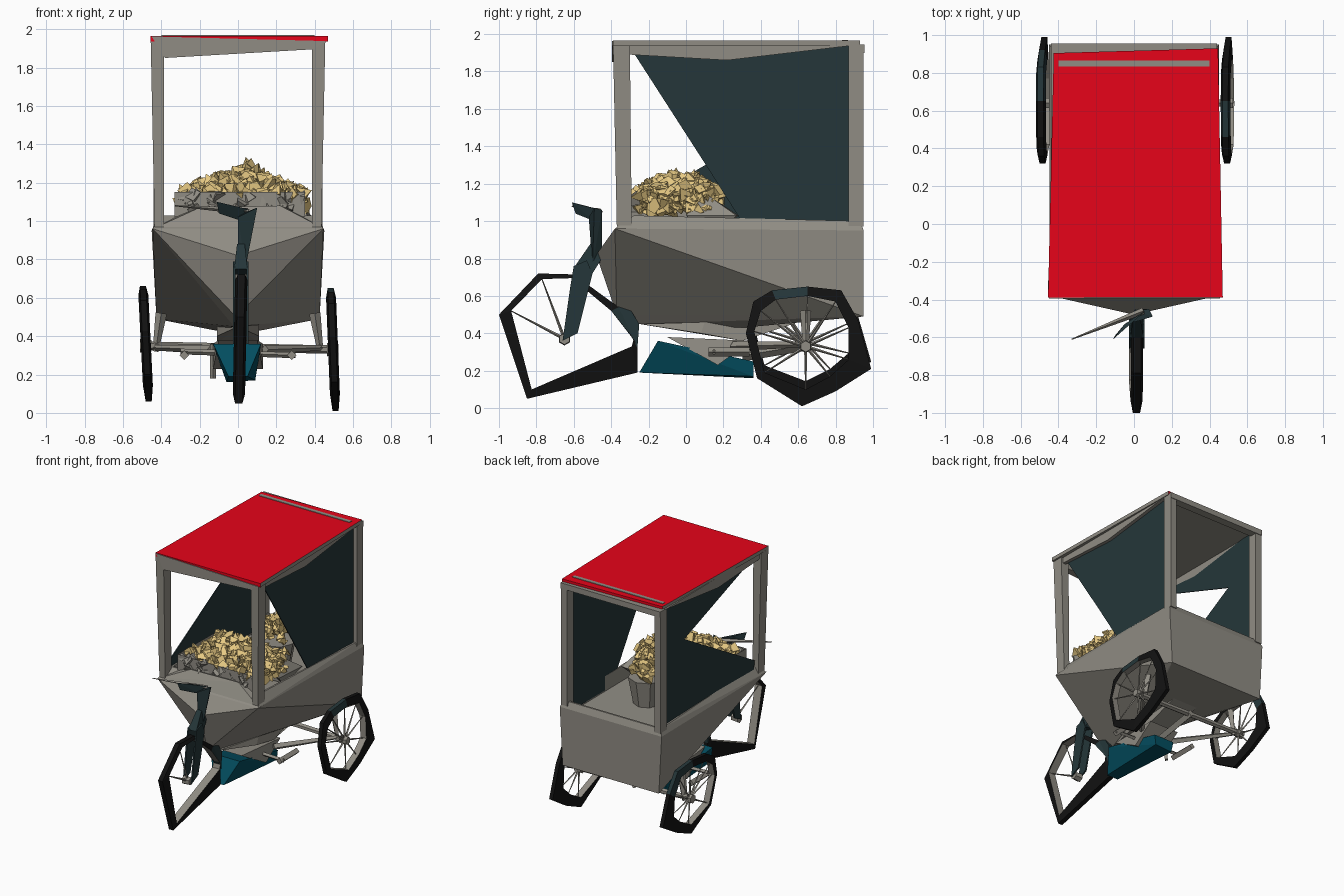
import bpy, bmesh, math, random
from mathutils import Vector, Matrix, Euler

cube = bpy.data.objects.get("Cube")
if cube:
    bpy.data.objects.remove(cube, do_unlink=True)
rng = random.Random(4)


def material(name, r, g, b):
    m = bpy.data.materials.new(name)
    m.use_nodes = True
    m.diffuse_color = (r, g, b, 1)
    node = next(n for n in m.node_tree.nodes if n.type == "BSDF_PRINCIPLED")
    node.inputs["Base Color"].default_value = (r, g, b, 1)
    node.inputs["Roughness"].default_value = 0.8
    return m


grey = material("warm_grey", 0.28, 0.265, 0.23)
teal = material("dark_teal", 0.018, 0.037, 0.041)
red = material("roof_red", 0.8, 0.001, 0.01)
gold = material("popcorn_gold", 0.8, 0.59, 0.23)
black = material("tyre_black", 0.006, 0.006, 0.006)
blue = material("frame_blue", 0.001, 0.075, 0.115)


def finish(name, bm, *mats):
    bmesh.ops.recalc_face_normals(bm, faces=bm.faces)
    mesh = bpy.data.meshes.new(name)
    bm.to_mesh(mesh)
    bm.free()
    for m in mats:
        mesh.materials.append(m)
    ob = bpy.data.objects.new(name, mesh)
    bpy.context.collection.objects.link(ob)
    return ob


def hull_mesh(pts):
    bm = bmesh.new()
    for p in pts:
        bm.verts.new(p)
    out = bmesh.ops.convex_hull(bm, input=bm.verts)
    bmesh.ops.delete(bm, geom=list(set(out["geom_interior"] + out["geom_unused"])), context="VERTS")
    return bm


def hull(name, pts, *mats):
    return finish(name, hull_mesh(pts), *mats)


def box(name, x, y, z, mat):
    return hull(name, [(a, b, c) for a in x for b in y for c in z], mat)


def plate(name, x, thick, outline, mat):
    """Side-on (y, z) outline given thickness along x."""
    bm = bmesh.new()
    face = bm.faces.new([bm.verts.new((x - thick / 2, y, z)) for y, z in outline])
    out = bmesh.ops.extrude_face_region(bm, geom=[face])
    moved = [v for v in out["geom"] if isinstance(v, bmesh.types.BMVert)]
    bmesh.ops.translate(bm, verts=moved, vec=(thick, 0, 0))
    return finish(name, bm, mat)


def add_bar(bm, p, q, r1, r2=None, sides=4):
    p, q = Vector(p), Vector(q)
    d = q - p
    turn = d.to_track_quat("Z", "Y").to_matrix().to_4x4()
    bmesh.ops.create_cone(bm, cap_ends=True, segments=sides, radius1=r1,
                          radius2=r1 if r2 is None else r2, depth=d.length,
                          matrix=Matrix.Translation((p + q) / 2) @ turn)


def bars(name, mat, *items):
    bm = bmesh.new()
    for item in items:
        add_bar(bm, *item)
    return finish(name, bm, mat)


# Cargo body: tall back, narrow keel, pointed prow and a sunken bed
body = [(0, -0.48, 0.82), (-0.01, -0.37, 0.5), (-0.02, -0.25, 0.45)]
for s in (-1, 1):
    body += [(s * 0.445, -0.38, 0.96), (s * 0.45, 0.95, 0.95), (s * 0.4, -0.28, 1.03),
             (s * 0.43, 0.93, 1.0), (s * 0.425, 0.95, 0.49), (s * 0.12, 0.3, 0.43)]
bm = hull_mesh(body)
bmesh.ops.recalc_face_normals(bm, faces=bm.faces)
top = [f for f in bm.faces if f.normal.z > 0.95]
bmesh.ops.inset_region(bm, faces=top, thickness=0.014, use_even_offset=True)
sides = bmesh.ops.extrude_face_region(bm, geom=top)
bmesh.ops.delete(bm, geom=top, context="FACES")
bmesh.ops.translate(bm, vec=(0, 0, -0.12),
                    verts=[v for v in sides["geom"] if isinstance(v, bmesh.types.BMVert)])
finish("cargo_body", bm, grey)
hull("belly", [(0, -0.25, 0.45)] + [(x, y, z) for x in (-0.11, 0.11) for y, z in
                                    ((0.08, 0.4), (0.3, 0.36), (0.6, 0.46), (0.1, 0.46))], grey)
hull("front_counter", [(-0.42, -0.37, 0.97), (0.43, -0.37, 0.97), (-0.2, -0.31, 1.07),
                       (0.22, -0.31, 1.08), (-0.33, -0.2, 1.03), (0.33, -0.2, 1.03)], grey)

# Canopy posts
for side, s in (("right", -1), ("left", 1)):
    hull(f"{side}_front_post", [(s * x, y, z) for z, xs, ys in
         ((0.97, (0.385, 0.435), (-0.37, -0.29)), (1.94, (0.385, 0.455), (-0.39, -0.3)))
         for x in xs for y in ys], grey)
    box(f"{side}_back_post", (s * 0.385, s * 0.44), (0.87, 0.95), (0.97, 1.94), grey)
    plate(f"{side}_roof_beam", s * 0.425, 0.03,
          [(-0.38, 1.95), (-0.3, 1.89), (0.22, 1.86), (0.9, 1.94)], grey)

# Roof: red top, front and back edges, grey sides and underside
roof = hull("roof", [(x, y, z) for x, y in ((-0.455, -0.39), (0.47, -0.39), (0.445, 0.93), (-0.425, 0.905))
                     for z in (1.935, 1.965)], grey, red)
for f in roof.data.polygons:
    f.material_index = int(f.normal.z > 0.5 or abs(f.normal.y) > 0.5)
hull("front_roof_beam", [(x, y, z) for y in (-0.395, -0.34) for x, z in
                         ((-0.45, 1.962), (0.455, 1.938), (-0.38, 1.85), (0.39, 1.895))], grey)
box("back_roof_beam", (-0.44, 0.44), (0.89, 0.955), (1.9, 1.945), grey)
box("roof_strip", (-0.4, 0.4), (0.835, 0.865), (1.963, 1.969), grey)

# Side curtains with a swept opening at the front, tucked inside the body rim
plate("left_curtain", 0.408, 0.008, [(-0.28, 1.9), (0.22, 1.86), (0.88, 1.95), (0.88, 0.9),
                                     (0.36, 0.9), (0.1, 1.31)], teal)
plate("right_curtain", -0.408, 0.008, [(-0.25, 1.9), (0.22, 1.86), (0.88, 1.95), (0.88, 0.9),
                                       (-0.25, 0.92), (-0.28, 1.08), (0.61, 1.59)], teal)

# Serving tray open on one side, kettle and scoop rest
bm = bmesh.new()
rim = [(0.35, -0.29), (-0.33, -0.29), (-0.32, 0.16), (0.33, 0.16)]
for (u, v), (x, y) in zip(rim, rim[1:]):
    bm.faces.new([bm.verts.new(p) for p in ((u, v, 0.91), (x, y, 0.91), (x, y, 1.15), (u, v, 1.15))])
finish("serving_tray", bm, grey)
bars("kettle", grey, ((0.05, 0.42, 0.88), (0.05, 0.42, 1.1), 0.1, 0.14, 8))
hull("scoop_rest", [(0.25, 0.05, 1.03), (0.25, 0.28, 1.03), (0.38, 0.27, 1.03),
                    (0.36, 0.0, 1.03), (0.3, 0.1, 1.15), (0.3, 0.15, 0.9)], grey)


# Heaps made of loose angular shards, domed towards the middle
def heap(name, mat, cx, cy, rx, ry, base, rise, jitter, count):
    bm = bmesh.new()
    for _ in range(count):
        u, v = rng.uniform(-1, 1), rng.uniform(-1, 1)
        z = base + rise * (1 - max(abs(u), abs(v)) ** 2) + rng.uniform(-jitter, 0.02)
        turn = Euler([rng.uniform(0, math.tau) for _ in range(3)]).to_matrix().to_4x4()
        size = rng.uniform(0.03, 0.05)
        bmesh.ops.create_cone(bm, cap_ends=True, segments=rng.choice((3, 4, 5)), radius1=size,
                              radius2=size * rng.uniform(0, 0.5), depth=size * rng.uniform(0.8, 1.8),
                              matrix=Matrix.Translation((cx + rx * u, cy + ry * v, z)) @ turn)
    finish(name, bm, mat)


heap("tray_popcorn", gold, 0.01, -0.04, 0.3, 0.22, 1.13, 0.09, 0.03, 300)
heap("tray_side_popcorn", gold, 0.31, -0.06, 0.03, 0.21, 1.13, 0.02, 0.09, 90)
heap("tray_front_scraps", grey, 0.01, -0.27, 0.31, 0.015, 1.11, 0.01, 0.05, 30)
heap("kettle_popcorn", gold, 0.04, 0.41, 0.1, 0.1, 1.14, 0.14, 0.03, 60)


# Wheels: faceted tyre ring, dark outside, grey inside, teal guard segments
def wheel(name, cx, outer, inner, hub, lean, spokes, half, guard):
    bm = bmesh.new()
    shift = lambda z: cx + lean * (z - 0.35)
    rings = []
    for (y, z), (v, w) in zip(outer, inner):
        rings.append([bm.verts.new(p) for p in (
            (shift(z) - half * 0.6, y, z), (shift(z) + half * 0.6, y, z),
            (shift(w) + half, v, w), (shift(w) - half, v, w))])
    for i, ring in enumerate(rings):
        prev = rings[i - 1]
        for k in range(4):
            f = bm.faces.new((prev[k], prev[k - 3], ring[k - 3], ring[k]))
            f.material_index = 1 if k == 2 else 2 if i in guard else 0
    finish(name + "_tyre", bm, black, grey, teal)
    hy, hz = hub
    items = [((cx - 0.03, hy, hz), (cx + 0.03, hy, hz), 0.035, 0.03, 6)]
    for y, z in inner[:spokes]:
        items.append(((cx, hy, hz), (shift(z), y, z), 0.009, 0.003))
    bars(name + "_spokes", grey, *items)


rear_out = [(0.32, 0.4), (0.36, 0.57), (0.46, 0.63), (0.65, 0.65), (0.83, 0.63), (0.92, 0.47),
            (0.99, 0.21), (0.8, 0.09), (0.62, 0.01), (0.38, 0.16)]
rear_in = [(0.365, 0.41), (0.4, 0.52), (0.48, 0.58), (0.65, 0.6), (0.8, 0.57), (0.87, 0.43),
           (0.87, 0.26), (0.77, 0.17), (0.64, 0.1), (0.42, 0.19)]
wheel("left_rear_wheel", 0.495, rear_out, rear_in, (0.64, 0.33), -0.04, 10, 0.026, (3,))
wheel("right_rear_wheel", -0.48, [(y, z * 0.94 + 0.05) for y, z in rear_out],
      [(y, z * 0.94 + 0.05) for y, z in rear_in], (0.64, 0.35), -0.05, 10, 0.026, (4, 5))
wheel("front_wheel", 0.01,
      [(-1.0, 0.5), (-0.79, 0.72), (-0.6, 0.715), (-0.36, 0.54), (-0.26, 0.34), (-0.26, 0.19), (-0.85, 0.05)],
      [(-0.935, 0.52), (-0.77, 0.69), (-0.61, 0.695), (-0.4, 0.52), (-0.28, 0.37), (-0.29, 0.33), (-0.825, 0.1)],
      (-0.65, 0.37), 0.02, 2, 0.032, (4,))

# Front fork, steering column and handlebar
for s in (-1, 1):
    plate(f"fork_blade_{'left' if s > 0 else 'right'}", 0.015 + s * 0.035, 0.012,
          [(-0.66, 0.36), (-0.58, 0.4), (-0.5, 0.72), (-0.53, 0.79), (-0.6, 0.76), (-0.62, 0.64)], teal)
hull("fork_crown", [(0.015 + s * w, y, z) for s in (-1, 1) for y, z, w in
                    ((-0.6, 0.75, 0.035), (-0.5, 0.72, 0.035), (-0.45, 0.8, 0.025), (-0.51, 0.88, 0.02))], teal)
hull("steering_column", [(x, y, z) for x, y, z in (
    (0.0, -0.5, 0.76), (0.04, -0.5, 0.76), (0.01, -0.45, 0.78), (0.0, -0.52, 1.02),
    (0.1, -0.49, 1.07), (0.08, -0.45, 1.06), (0.0, -0.46, 1.03))], teal)
hull("handlebar_grip", [(-0.11, -0.61, 1.1), (-0.1, -0.59, 1.04), (-0.05, -0.53, 1.08),
                        (0.02, -0.49, 1.0), (0.06, -0.46, 1.06), (0.0, -0.5, 1.06)], teal)
bars("brake_lever", grey, ((0.05, -0.46, 1.05), (-0.33, -0.61, 1.08), 0.018, 0.003))
plate("down_tube", 0.01, 0.05, [(-0.38, 0.58), (-0.33, 0.58), (-0.25, 0.45), (-0.26, 0.32), (-0.29, 0.38)], teal)

# Lower frame, axle and cranks
hull("lower_frame", [(-0.05, -0.25, 0.19), (0.05, -0.25, 0.19), (-0.13, -0.15, 0.36), (0.12, -0.15, 0.36),
                     (-0.06, 0.36, 0.16), (0.09, 0.36, 0.17), (-0.08, 0.36, 0.25), (0.1, 0.36, 0.25)], blue)
hull("chain_cover", [(-0.1, -0.1, 0.38), (0.1, -0.1, 0.38), (-0.13, 0.17, 0.23), (0.13, 0.17, 0.23),
                     (-0.13, 0.35, 0.36), (0.13, 0.35, 0.36)], grey)
bars("axle_and_cranks", grey,
     ((-0.47, 0.64, 0.35), (0.49, 0.64, 0.33), 0.022, 0.022, 6),
     ((0.0, 0.3, 0.28), (0.0, 0.66, 0.34), 0.03),
     ((-0.3, 0.15, 0.32), (0.3, 0.15, 0.3), 0.015),
     ((0.28, 0.12, 0.3), (0.28, 0.34, 0.3), 0.025),
     ((-0.28, 0.12, 0.3), (-0.28, 0.34, 0.3), 0.025),
     ((-0.13, 0.22, 0.18), (-0.13, 0.2, 0.36), 0.015))
for s in (-1, 1):
    bars(f"axle_bracket_{'left' if s > 0 else 'right'}", grey,
         ((s * 0.4, 0.64, 0.52), (s * 0.43, 0.64, 0.32), 0.03, 0.015),
         ((s * 0.14, 0.25, 0.33), (s * 0.43, 0.62, 0.34), 0.025, 0.015))
